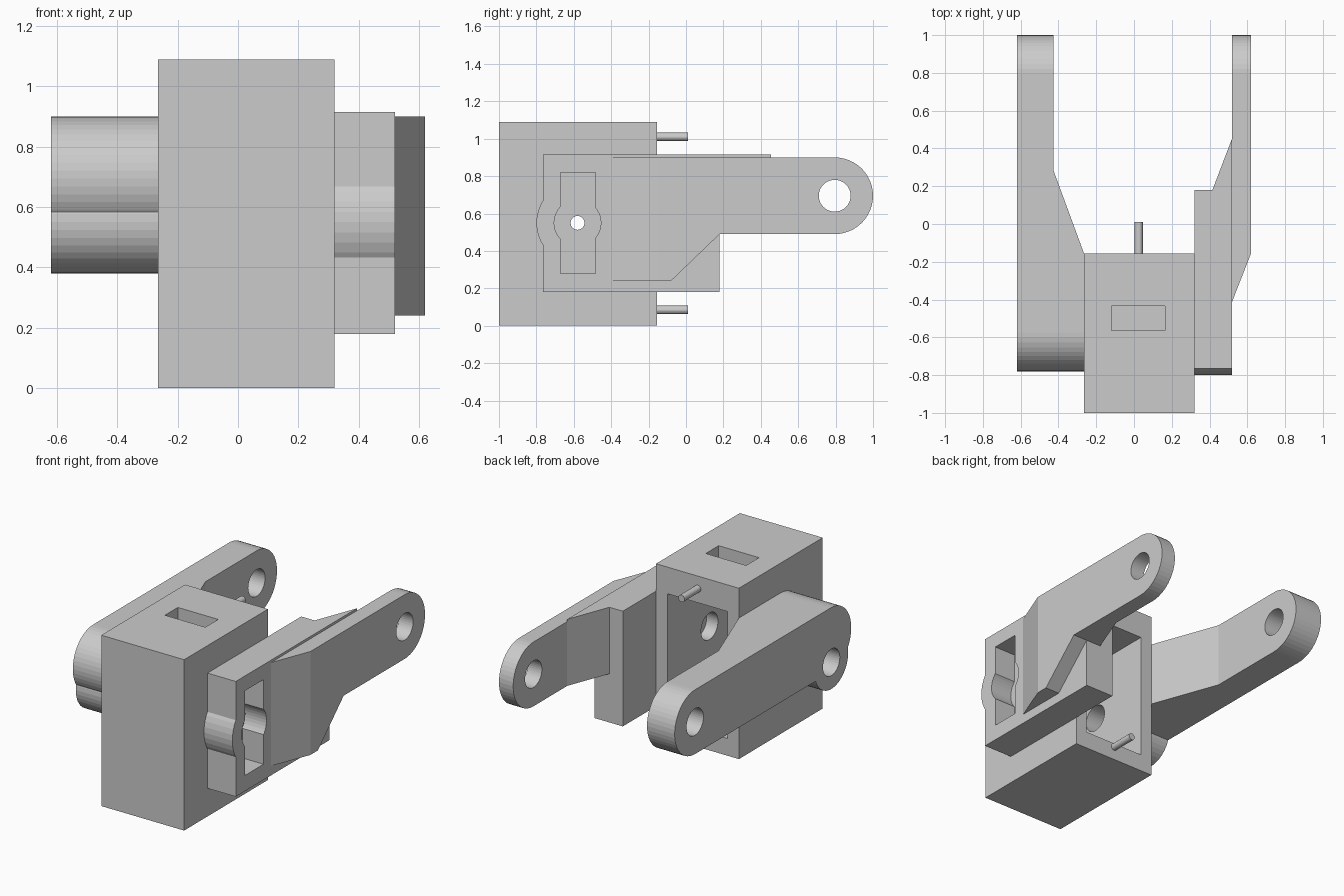
import bpy, bmesh, math
from mathutils import Vector

if "Cube" in bpy.data.objects:
    bpy.data.objects.remove(bpy.data.objects["Cube"])

grey = bpy.data.materials.new("light_grey")
grey.diffuse_color = (0.6, 0.6, 0.6, 1)
grey.use_nodes = True
grey.node_tree.nodes["Principled BSDF"].inputs["Base Color"].default_value = grey.diffuse_color


def prism(name, pts, axis, lo, hi):
    """Extrude a 2D outline along x (pts are y,z), y (x,z) or z (x,y)."""
    place = {"x": lambda u, v, w: (w, u, v),
             "y": lambda u, v, w: (u, w, v),
             "z": lambda u, v, w: (u, v, w)}[axis]
    bm = bmesh.new()
    face = bm.faces.new([bm.verts.new(place(u, v, lo)) for u, v in pts])
    ext = bmesh.ops.extrude_face_region(bm, geom=[face])
    moved = [g for g in ext["geom"] if isinstance(g, bmesh.types.BMVert)]
    bmesh.ops.translate(bm, verts=moved, vec=Vector(place(0, 0, hi - lo)))
    bmesh.ops.recalc_face_normals(bm, faces=bm.faces)
    me = bpy.data.meshes.new(name)
    bm.to_mesh(me)
    bm.free()
    me.materials.append(grey)
    ob = bpy.data.objects.new(name, me)
    bpy.context.collection.objects.link(ob)
    return ob


def arc(u, v, r, a0, a1, n):
    return [(u + r * math.cos(math.radians(a0 + (a1 - a0) * i / n)),
             v + r * math.sin(math.radians(a0 + (a1 - a0) * i / n))) for i in range(n + 1)]


def rod(name, u, v, r, axis, lo, hi, n=40):
    return prism(name, arc(u, v, r, 0, 360, n)[:-1], axis, lo, hi)


def rect(u0, u1, v0, v1):
    return [(u0, v0), (u1, v0), (u1, v1), (u0, v1)]


def combine(ob, op, *others):
    """Boolean each helper into ob, then remove the helper."""
    for other in others:
        mod = ob.modifiers.new("bool", "BOOLEAN")
        mod.operation, mod.solver, mod.object = op, "EXACT", other
        deps = bpy.context.evaluated_depsgraph_get()
        me = bpy.data.meshes.new_from_object(ob.evaluated_get(deps))
        ob.modifiers.clear()
        ob.data = me
        bpy.data.objects.remove(other)


PIVOT = (-0.58, 0.55)    # y, z of the pivot axis through the housing
TIP = (0.795, 0.695)     # y, z of the arm eyelets
R = 0.205                # arm end radius

# Housing: box open at the back, with a top slot and pivot holes
housing = prism("housing", rect(-0.265, 0.32, -1, -0.155), "z", 0, 1.09)
combine(housing, "DIFFERENCE",
        prism("cavity", rect(-0.185, 0.24, 0.11, 0.92), "y", -0.92, 0),
        prism("slot", rect(-0.12, 0.165, -0.565, -0.435), "z", 0.8, 1.2),
        rod("pivot_cut", *PIVOT, 0.085, "x", -0.5, 0.5))

# Locating pins on the back rim
for label, z in (("lower", 0.085), ("upper", 1.01)):
    rod(label + "_pin", 0.025, z, 0.022, "y", -0.17, 0.01, 20)

# Left arm: rounded bar, thinned towards the tip, with a pivot boss
left = prism("left_arm", arc(*TIP, R, -90, 90, 24) + arc(-0.575, TIP[1], R, 90, 270, 24),
             "x", -0.62, -0.265)
combine(left, "DIFFERENCE",
        prism("taper", [(-0.265, -0.155), (-0.1, -0.155), (-0.1, 1.2),
                        (-0.425, 1.2), (-0.425, 0.28)], "z", 0, 1.2))
combine(left, "UNION", rod("boss", *PIVOT, 0.17, "x", -0.62, -0.265))
combine(left, "DIFFERENCE",
        rod("tip_cut", *TIP, 0.085, "x", -0.8, -0.2),
        rod("pivot_cut", *PIVOT, 0.085, "x", -0.8, -0.2))

# Right bracket: block with a front lobe, tapered gusset and keyed pocket
bracket = prism("right_bracket", rect(-0.765, 0.18, 0.18, 0.915), "x", 0.32, 0.52)
combine(bracket, "UNION",
        rod("lobe", *PIVOT, 0.22, "x", 0.32, 0.52),
        prism("gusset", [(0.415, 0.1), (0.52, 0.1), (0.52, 0.455), (0.415, 0.18)],
              "z", 0.49, 0.915))
combine(bracket, "DIFFERENCE",
        prism("pocket", rect(-0.67, -0.485, 0.28, 0.82), "x", 0.37, 0.6),
        rod("pocket_lobe", *PIVOT, 0.125, "x", 0.37, 0.6),
        rod("shaft_cut", *PIVOT, 0.037, "x", 0.2, 0.6))

# Right arm: plate narrowing to an eyelet, chamfered at its front edge
right = prism("right_arm", [(-0.41, 0.24), (-0.08, 0.24), (0.18, 0.49)]
              + arc(*TIP, R, -90, 90, 24) + [(-0.41, 0.90)], "x", 0.52, 0.62)
combine(right, "DIFFERENCE",
        prism("chamfer", [(0.52, -0.41), (0.52, -0.6), (0.8, -0.6), (0.8, -0.155),
                          (0.62, -0.155)], "z", 0, 1.2),
        rod("tip_cut", *TIP, 0.085, "x", 0.4, 0.8))
